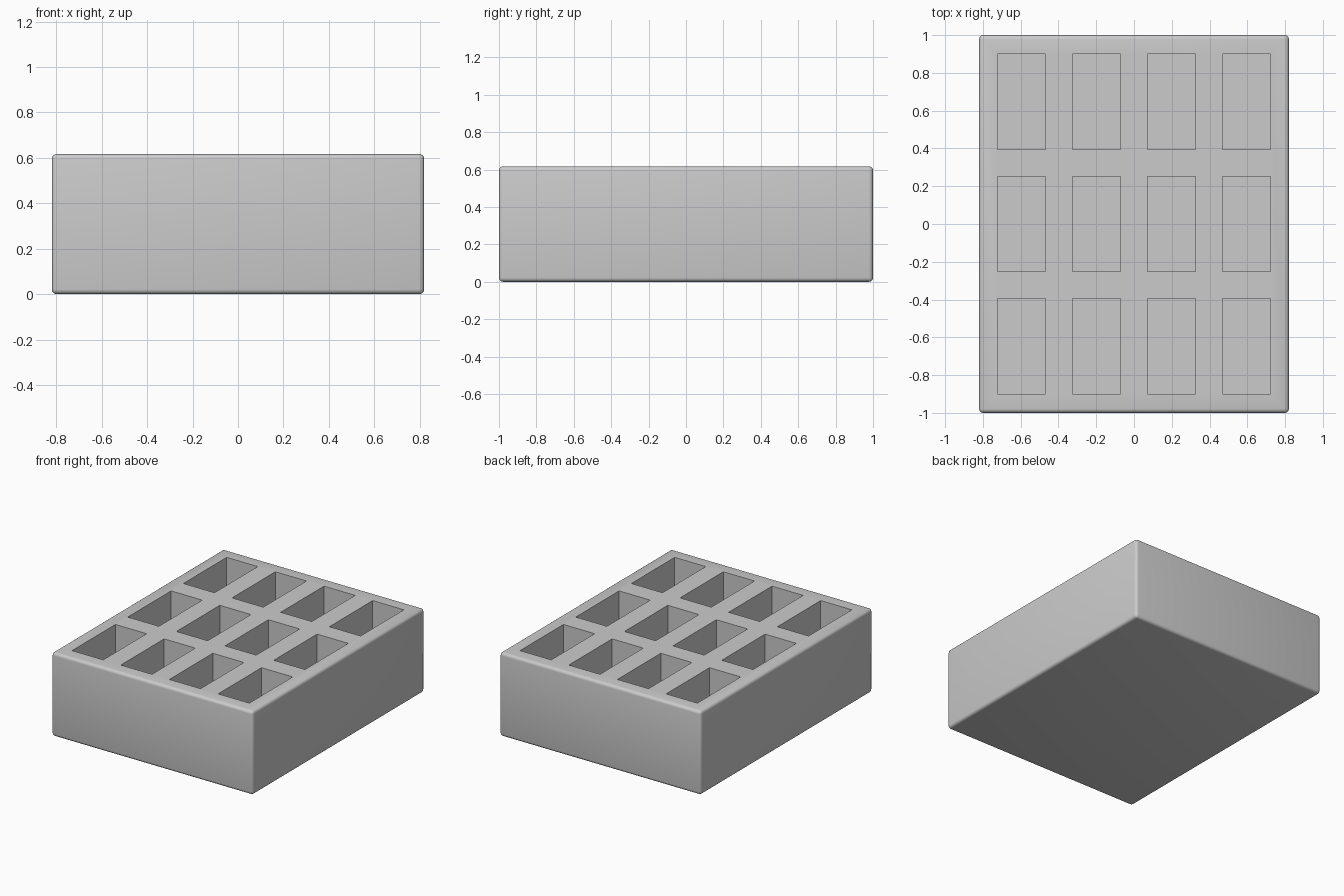
import bpy
import bmesh
from mathutils import Matrix

default = bpy.data.objects.get("Cube")
if default:
    bpy.data.objects.remove(default, do_unlink=True)

WIDTH, LENGTH, HEIGHT = 1.64, 2.0, 0.617
FLOOR = 0.11
POCKET = (0.254, 0.504)
COLUMNS = [-0.595, -0.198, 0.198, 0.595]
ROWS = [-0.647, 0, 0.647]

grey = bpy.data.materials.new("plain grey")
grey.use_nodes = True
color = (0.6, 0.6, 0.6, 1)
grey.diffuse_color = color
grey.node_tree.nodes["Principled BSDF"].inputs["Base Color"].default_value = color


def add_box(bm, center, size):
    matrix = Matrix.Translation(center) @ Matrix.Diagonal((*size, 1))
    return bmesh.ops.create_cube(bm, size=1, matrix=matrix)


def make_object(name, bm):
    mesh = bpy.data.meshes.new(name)
    bm.to_mesh(mesh)
    bm.free()
    mesh.materials.append(grey)
    obj = bpy.data.objects.new(name, mesh)
    bpy.context.collection.objects.link(obj)
    return obj


# Block with rounded outer edges
bm = bmesh.new()
add_box(bm, (0, 0, HEIGHT / 2), (WIDTH, LENGTH, HEIGHT))
bmesh.ops.bevel(bm, geom=bm.edges[:], offset=0.022, segments=4,
                profile=0.5, affect='EDGES')
tray = make_object("compartment_tray", bm)

# Grid of square-edged pockets
bm = bmesh.new()
for x in COLUMNS:
    for y in ROWS:
        add_box(bm, (x, y, FLOOR + HEIGHT / 2), (*POCKET, HEIGHT))
cutter = make_object("pocket_cutter", bm)

# Cut the pockets and remove the helper
cut = tray.modifiers.new("pockets", 'BOOLEAN')
cut.operation = 'DIFFERENCE'
cut.solver = 'EXACT'
cut.object = cutter
bpy.ops.object.select_all(action='DESELECT')
bpy.context.view_layer.objects.active = tray
tray.select_set(True)
bpy.ops.object.modifier_apply(modifier=cut.name)
bpy.data.objects.remove(cutter, do_unlink=True)
bpy.ops.object.shade_smooth_by_angle()
